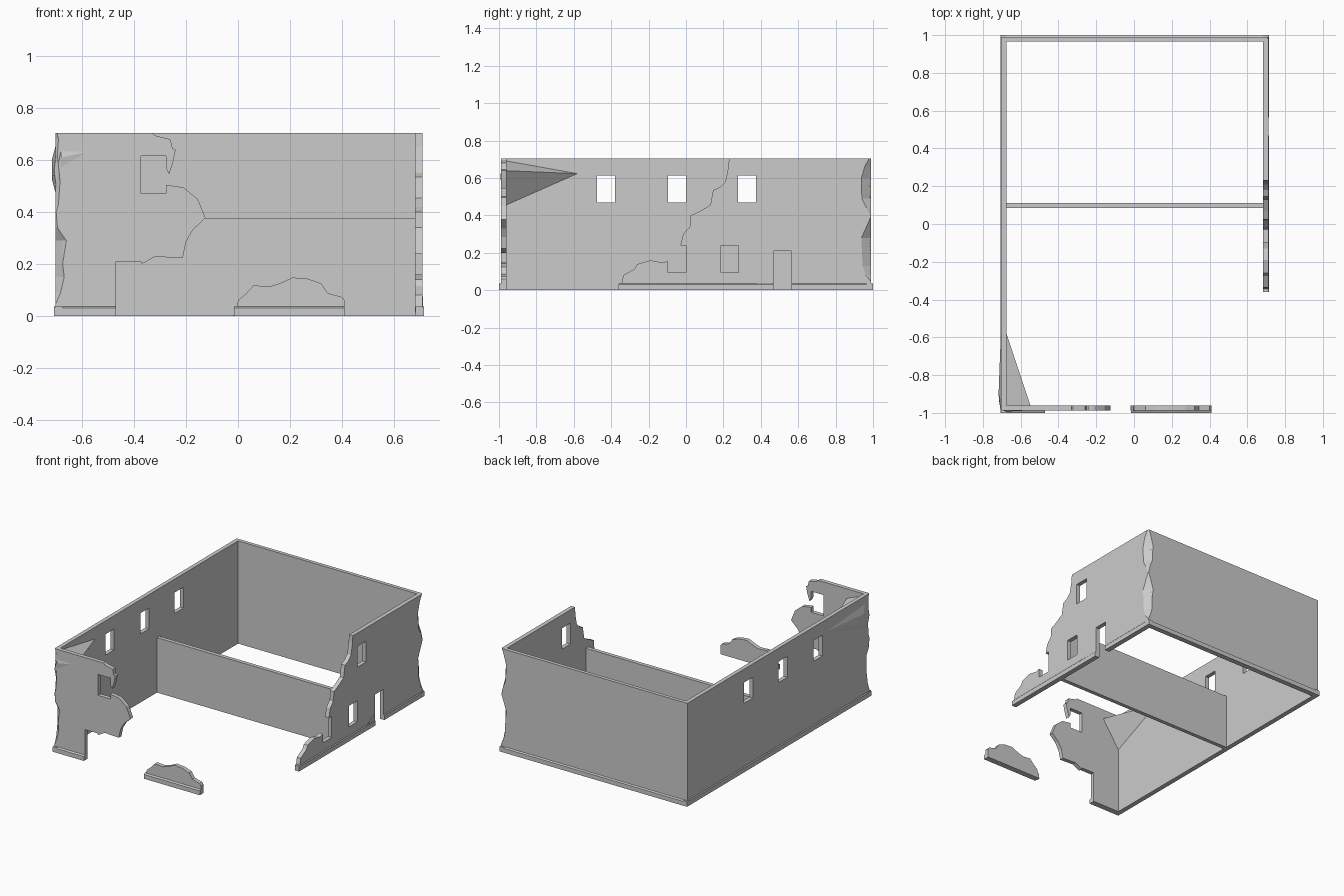
import bpy, bmesh
from mathutils import Vector

H = 0.705  # wall height


def finish(name, bm):
    bmesh.ops.recalc_face_normals(bm, faces=bm.faces)
    me = bpy.data.meshes.new(name)
    bm.to_mesh(me)
    bm.free()
    ob = bpy.data.objects.new(name, me)
    bpy.context.collection.objects.link(ob)
    return ob


def rect(a, b, lo, hi):
    return [(a, lo), (b, lo), (b, hi), (a, hi)]


def panel(name, axis, lo, hi, outline, holes=()):
    """Upright slab from a (horizontal, z) outline with holes, thick along axis."""
    bm = bmesh.new()
    edges = []
    for loop in [outline, *holes]:
        vs = [bm.verts.new((lo, u, z) if axis == 'x' else (u, lo, z)) for u, z in loop]
        edges += [bm.edges.new((vs[i - 1], vs[i])) for i in range(len(vs))]
    d = Vector((hi - lo, 0, 0)) if axis == 'x' else Vector((0, hi - lo, 0))
    bmesh.ops.triangle_fill(bm, edges=edges, use_beauty=True, normal=d.normalized())
    ext = bmesh.ops.extrude_face_region(bm, geom=bm.faces[:])
    bmesh.ops.translate(bm, vec=d, verts=[g for g in ext['geom'] if isinstance(g, bmesh.types.BMVert)])
    return finish(name, bm)


def plinth(name, axis, inner, outer, wall, a, b):
    """Low base course with a small sloped top edge, running from a to b."""
    prof = [(inner, 0), (outer, 0), (outer, 0.03), (wall, 0.036), (inner, 0.036)]
    bm = bmesh.new()
    rings = [[bm.verts.new((p, t, z) if axis == 'x' else (t, p, z)) for p, z in prof] for t in (a, b)]
    for i in range(5):
        bm.faces.new((rings[0][i - 1], rings[0][i], rings[1][i], rings[1][i - 1]))
    for r in rings:
        bm.faces.new(r)
    return finish(name, bm)


def hull(name, pts):
    bm = bmesh.new()
    for p in pts:
        bm.verts.new(p)
    bmesh.ops.convex_hull(bm, input=bm.verts[:])
    return finish(name, bm)


def corner_cutter(name, cx, cy, rows):
    """Diamond column of varying size that chips a wall corner."""
    bm = bmesh.new()
    rings = [[bm.verts.new((cx + sx * a, cy + sy * b, z))
              for sx, sy in ((1, 0), (0, 1), (-1, 0), (0, -1))] for z, a, b in rows]
    for r, s in zip(rings, rings[1:]):
        for i in range(4):
            bm.faces.new((r[i - 1], r[i], s[i], s[i - 1]))
    bm.faces.new(rings[0])
    bm.faces.new(rings[-1])
    return finish(name, bm)


def cut(cutter, targets):
    cutter.hide_render = True
    for ob in targets:
        m = ob.modifiers.new("chip", 'BOOLEAN')
        m.operation, m.object, m.solver = 'DIFFERENCE', cutter, 'EXACT'
        bpy.context.view_layer.objects.active = ob
        bpy.ops.object.modifier_apply(modifier=m.name)
    bpy.data.objects.remove(cutter)


# Long left wall with three upper windows
left = panel("left_wall", 'x', -0.675, -0.703, rect(-0.988, 0.99, 0, H),
             [rect(y, y + 0.095, 0.47, 0.613) for y in (-0.475, -0.095, 0.278)])

# Back wall and low inner partition
back = panel("back_wall", 'y', 0.965, 0.99, rect(-0.675, 0.682, 0, H))
panel("partition_wall", 'y', 0.085, 0.112, rect(-0.675, 0.682, 0, 0.377))

# Broken right wall with doorway
right = panel("right_wall", 'x', 0.682, 0.711, [
    (0.99, 0), (0.99, H), (0.23, H), (0.225, 0.65), (0.21, 0.58), (0.18, 0.55), (0.145, 0.535),
    (0.13, 0.455), (0.07, 0.42), (0.025, 0.40), (0.02, 0.34), (-0.015, 0.30), (-0.03, 0.24),
    (0, 0.24), (0, 0.095), (-0.095, 0.095), (-0.095, 0.155), (-0.13, 0.148), (-0.19, 0.16),
    (-0.26, 0.14), (-0.275, 0.115), (-0.335, 0.08), (-0.345, 0.035), (-0.36, 0),
    (0.468, 0), (0.468, 0.21), (0.565, 0.21), (0.565, 0)],
    [rect(0.278, 0.373, 0.47, 0.613), rect(0.187, 0.28, 0.095, 0.24)])

# Broken front wall, with part of a window and a door edge
front = panel("front_wall", 'y', -0.96, -0.988, [
    (-0.675, 0), (-0.47, 0), (-0.47, 0.21), (-0.375, 0.21), (-0.37, 0.20), (-0.32, 0.228),
    (-0.213, 0.223), (-0.2, 0.285), (-0.175, 0.33), (-0.125, 0.377), (-0.155, 0.45),
    (-0.21, 0.495), (-0.278, 0.505), (-0.278, 0.472), (-0.373, 0.472), (-0.373, 0.615),
    (-0.278, 0.615), (-0.278, 0.57), (-0.265, 0.545), (-0.25, 0.59), (-0.24, 0.64),
    (-0.252, 0.645), (-0.26, 0.68), (-0.32, 0.695), (-0.33, H), (-0.675, H)])

# Free-standing remnant of the front wall
panel("front_remnant", 'y', -0.96, -0.988, [
    (-0.018, 0), (0.41, 0), (0.41, 0.06), (0.40, 0.073), (0.345, 0.088), (0.32, 0.125),
    (0.27, 0.143), (0.21, 0.148), (0.16, 0.125), (0.12, 0.113), (0.06, 0.118), (0.03, 0.085),
    (0.0, 0.06), (-0.005, 0.03)])

# Base courses
for name, axis, inner, outer, wall, a, b in [
        ("left", 'x', -0.676, -0.708, -0.703, -1, 1),
        ("back", 'y', 0.966, 1.0, 0.99, -0.708, 0.716),
        ("right_front", 'x', 0.683, 0.716, 0.711, -0.36, 0.468),
        ("right_back", 'x', 0.683, 0.716, 0.711, 0.565, 1),
        ("front", 'y', -0.961, -1.0, -0.988, -0.708, -0.47),
        ("remnant", 'y', -0.961, -1.0, -0.988, -0.015, 0.41)]:
    plinth(name + "_plinth", axis, inner, outer, wall, a, b)

# Chipped back right corner
cut(corner_cutter("back_chips", 0.711, 0.99, [
    (0.05, .003, .003), (0.08, .016, .03), (0.13, .03, .045), (0.21, .032, .05), (0.28, .04, .052),
    (0.34, .02, .025), (0.39, .003, .003), (0.44, .014, .025), (0.49, .034, .05),
    (0.60, .038, .052), (0.66, .022, .035), (0.72, .003, .003)]), [right, back])

# Chipped front left corner
cut(corner_cutter("front_chips", -0.703, -0.988, [
    (0.05, .003, .003), (0.09, .02, .02), (0.15, .034, .03), (0.2, .028, .036), (0.29, .042, .035),
    (0.34, .008, .008), (0.40, .003, .003), (0.43, .012, .012), (0.52, .018, .02),
    (0.62, .008, .01), (0.68, .012, .014), (0.72, .003, .003)]), [left, front])

# Bulging masonry on the front left corner
hull("corner_bulge", [(-0.717, -0.9, 0.6), (-0.715, -0.93, 0.52), (-0.702, -0.5, 0.62),
                      (-0.69, -0.975, 0.7), (-0.69, -0.97, 0.43), (-0.54, -0.986, 0.64),
                      (-0.68, -0.993, 0.61), (-0.708, -0.978, 0.56)])
# Small lump at the foot of the doorway
hull("door_rubble", [(0.37, 0.03), (0.46, 0.03), (0.46, 0.075), (0.42, 0.05)] and
     [(x, y, z) for x in (0.70, 0.713) for y, z in
      ((0.37, 0.03), (0.46, 0.03), (0.46, 0.075), (0.42, 0.055))])
